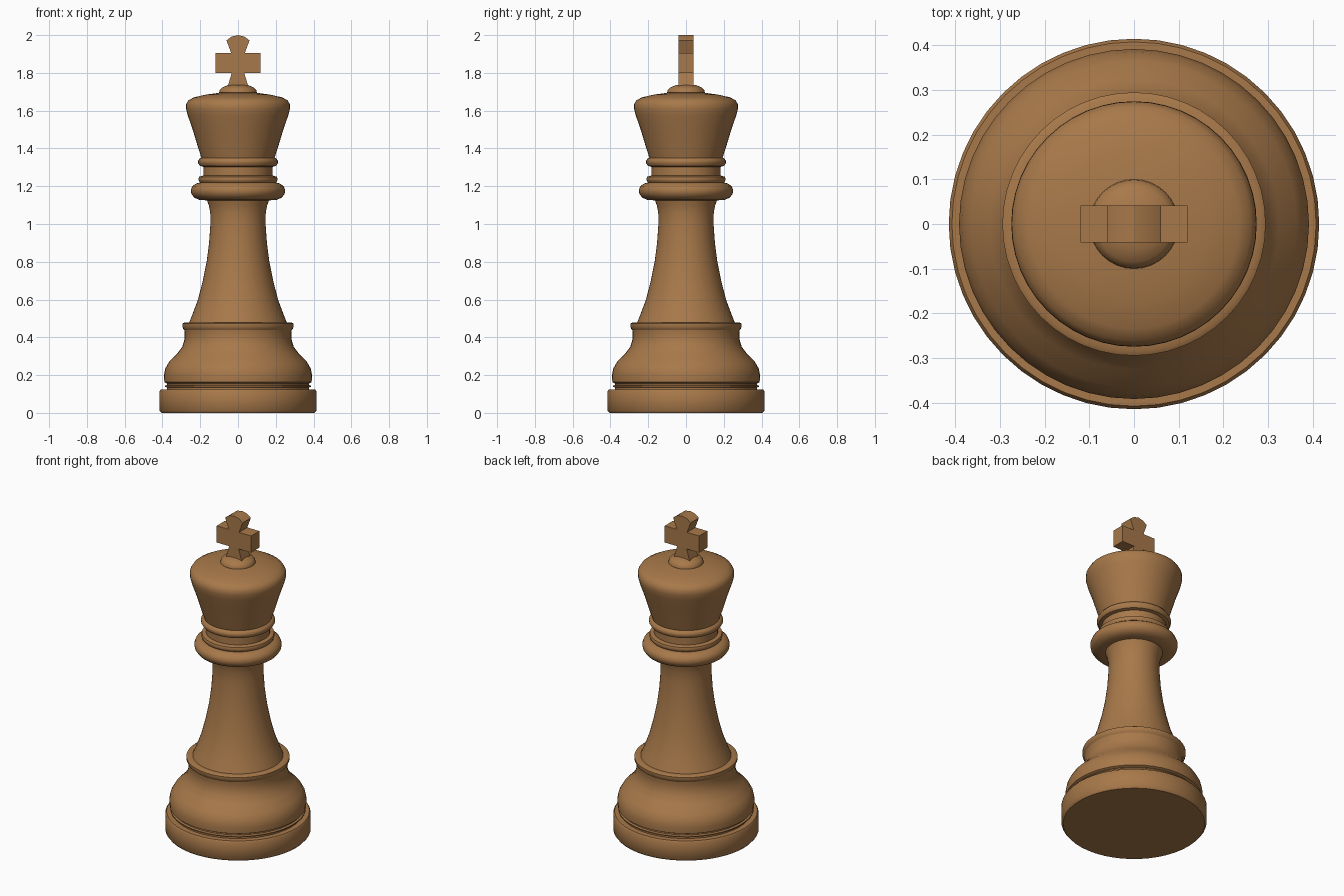
import bpy, bmesh, math

cube = bpy.data.objects.get("Cube")
if cube:
    bpy.data.objects.remove(cube, do_unlink=True)

wood = bpy.data.materials.new("warm brown wood")
wood.use_nodes = True
BROWN = (0.39, 0.19, 0.068, 1)
wood.diffuse_color = BROWN
wood.node_tree.nodes["Principled BSDF"].inputs["Base Color"].default_value = BROWN


def finish(bm, name, smooth_angle):
    bmesh.ops.recalc_face_normals(bm, faces=bm.faces)
    mesh = bpy.data.meshes.new(name)
    bm.to_mesh(mesh)
    bm.free()
    mesh.materials.append(wood)
    obj = bpy.data.objects.new(name, mesh)
    bpy.context.collection.objects.link(obj)
    bpy.ops.object.select_all(action="DESELECT")
    obj.select_set(True)
    bpy.context.view_layer.objects.active = obj
    bpy.ops.object.shade_smooth_by_angle(angle=math.radians(smooth_angle))
    return obj


def turned(name, profile, sides=48):
    """Spin a (radius, height) profile, bottom to top, into a closed solid."""
    bm = bmesh.new()
    rings = []
    for r, z in profile:
        rings.append([bm.verts.new((r * math.cos(a), r * math.sin(a), z))
                      for a in (math.tau * i / sides for i in range(sides))])
    for low, high in zip(rings, rings[1:]):
        for i in range(sides):
            j = (i + 1) % sides
            bm.faces.new((low[i], low[j], high[j], high[i]))
    bm.faces.new(rings[0])
    bm.faces.new(rings[-1])
    return finish(bm, name, 40)


# Foot disc and the narrow groove above it
turned("foot_disc", [(0.405, 0), (0.415, 0.012), (0.415, 0.115), (0.408, 0.125)])
turned("foot_groove", [(0.375, 0.12), (0.375, 0.165)])
turned("foot_bead", [(0.375, 0.134), (0.386, 0.138), (0.386, 0.144), (0.375, 0.148)])

# Bulging base with its collar
turned("base_bulge", [(0.375, 0.155), (0.39, 0.163), (0.392, 0.2), (0.385, 0.235),
                      (0.365, 0.27), (0.325, 0.31), (0.295, 0.35), (0.283, 0.39),
                      (0.282, 0.42), (0.285, 0.445)])
turned("base_collar", [(0.28, 0.433), (0.29, 0.445), (0.295, 0.458), (0.295, 0.472),
                       (0.285, 0.478), (0.26, 0.478)])

# Flared stem
turned("stem", [(0.262, 0.47), (0.24, 0.525), (0.212, 0.6), (0.186, 0.7),
                (0.166, 0.8), (0.153, 0.9), (0.146, 1.0), (0.147, 1.06),
                (0.155, 1.1), (0.168, 1.135)])

# Neck rings
turned("neck_ring_lower", [(0.165, 1.125), (0.205, 1.128), (0.232, 1.14), (0.247, 1.16),
                           (0.25, 1.18), (0.242, 1.2), (0.22, 1.215), (0.2, 1.22)])
turned("neck_ring_middle", [(0.195, 1.215), (0.206, 1.225), (0.21, 1.238),
                            (0.206, 1.25), (0.185, 1.256)])
turned("neck", [(0.183, 1.245), (0.183, 1.315)])
turned("neck_ring_upper", [(0.185, 1.303), (0.202, 1.308), (0.211, 1.322),
                           (0.211, 1.335), (0.202, 1.348), (0.19, 1.352)])

# Flared head with a low domed top, and the knob on it
turned("head", [(0.192, 1.345), (0.213, 1.41), (0.24, 1.5), (0.266, 1.575),
                (0.275, 1.61), (0.274, 1.635), (0.262, 1.655), (0.235, 1.67),
                (0.17, 1.685), (0.08, 1.697)])
turned("head_knob", [(0.09, 1.685), (0.1, 1.695), (0.098, 1.708), (0.085, 1.722),
                     (0.055, 1.735), (0.015, 1.74)], 32)

# Cross: right half outline, mirrored, then given thickness
half = [(0.066, 1.69), (0.033, 1.8), (0.12, 1.8), (0.12, 1.905),
        (0.036, 1.905), (0.061, 1.972), (0.034, 1.992)]
outline = half + [(0, 2.0)] + [(-x, z) for x, z in reversed(half)]
bm = bmesh.new()
face = bm.faces.new([bm.verts.new((x, -0.041, z)) for x, z in outline])
out = bmesh.ops.extrude_face_region(bm, geom=[face])
bmesh.ops.translate(bm, vec=(0, 0.082, 0),
                    verts=[v for v in out["geom"] if isinstance(v, bmesh.types.BMVert)])
finish(bm, "cross_finial", 25)
